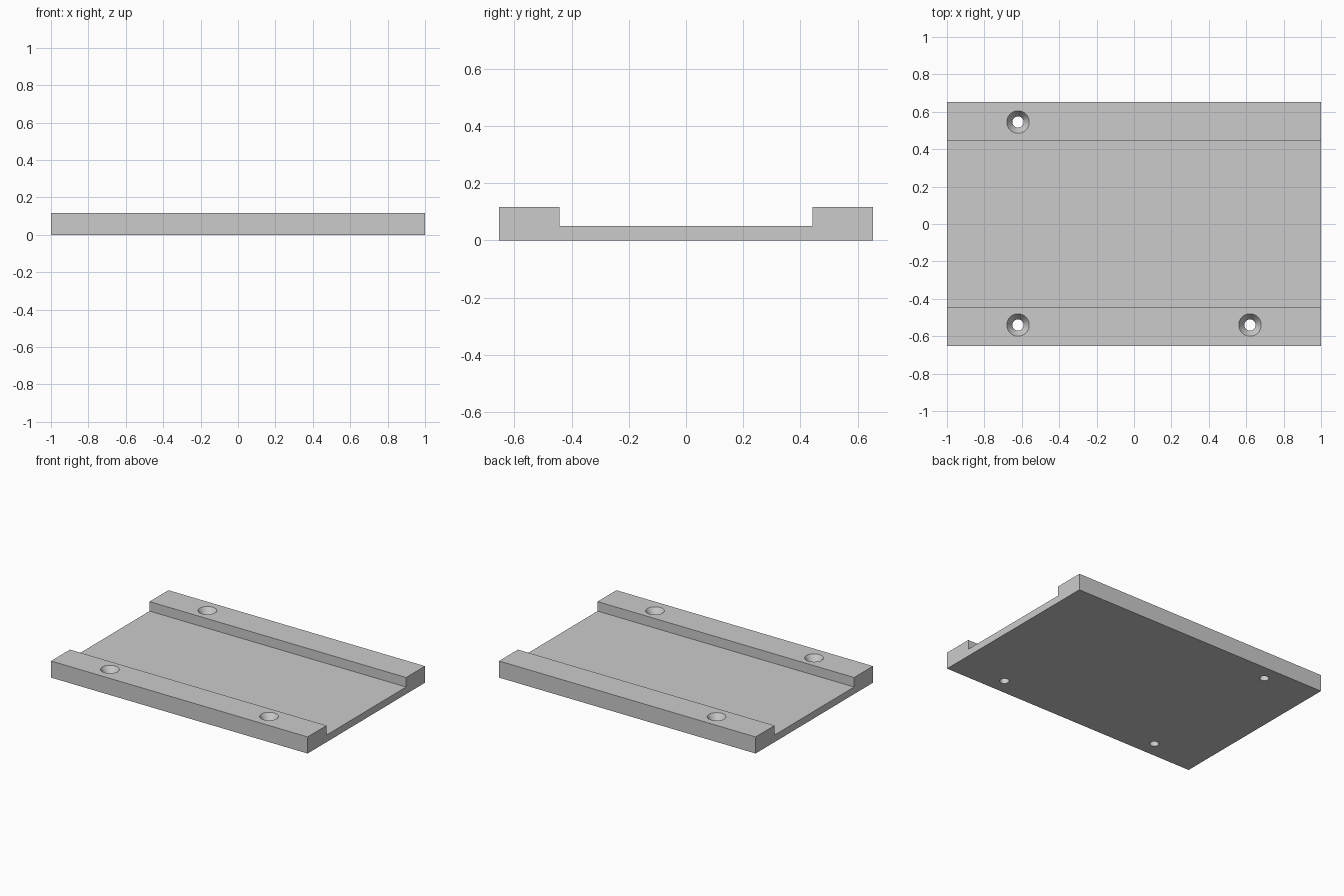
import bpy
import bmesh

cube = bpy.data.objects.get("Cube")
if cube:
    bpy.data.objects.remove(cube, do_unlink=True)

LENGTH, HALF_DEPTH, HALF_CHANNEL = 2.0, 0.653, 0.443
RAIL_TOP, FLOOR_TOP = 0.117, 0.05
HOLE_R, SINK_R, SINK_DEPTH = 0.03, 0.06, 0.045

grey = bpy.data.materials.new("light_grey")
grey.use_nodes = True
colour = (0.6, 0.6, 0.6, 1)
grey.diffuse_color = colour
grey.node_tree.nodes["Principled BSDF"].inputs["Base Color"].default_value = colour


def add_object(name, bm):
    bmesh.ops.recalc_face_normals(bm, faces=bm.faces)
    mesh = bpy.data.meshes.new(name)
    bm.to_mesh(mesh)
    bm.free()
    mesh.materials.append(grey)
    obj = bpy.data.objects.new(name, mesh)
    bpy.context.collection.objects.link(obj)
    return obj


# Channel plate: a shallow U section extruded along x
half = [(HALF_DEPTH, 0), (HALF_DEPTH, RAIL_TOP),
        (HALF_CHANNEL, RAIL_TOP), (HALF_CHANNEL, FLOOR_TOP)]
profile = half + [(-y, z) for y, z in reversed(half)]
bm = bmesh.new()
section = bm.faces.new([bm.verts.new((-LENGTH / 2, y, z)) for y, z in profile])
extruded = bmesh.ops.extrude_face_region(bm, geom=[section])["geom"]
bmesh.ops.translate(bm, vec=(LENGTH, 0, 0),
                    verts=[v for v in extruded if isinstance(v, bmesh.types.BMVert)])
plate = add_object("channel_plate", bm)


# Countersunk screw holes: a revolved outline used as a cutter
def screw_cutter(x, y, segments=48):
    over = 0.02
    flare = SINK_R + over * (SINK_R - HOLE_R) / SINK_DEPTH
    outline = [(HOLE_R, -over), (HOLE_R, RAIL_TOP - SINK_DEPTH), (flare, RAIL_TOP + over)]
    bm = bmesh.new()
    rings = []
    for radius, z in outline:
        ring = bmesh.ops.create_circle(bm, segments=segments, radius=radius)["verts"]
        bmesh.ops.translate(bm, vec=(x, y, z), verts=ring)
        rings.append(ring)
    for low, high in zip(rings, rings[1:]):
        for i in range(segments):
            j = (i + 1) % segments
            bm.faces.new((low[i], low[j], high[j], high[i]))
    bm.faces.new(rings[0])
    bm.faces.new(rings[-1])
    cutter = add_object("screw_hole_cutter", bm)
    cutter.hide_render = True
    return cutter


bpy.ops.object.select_all(action="DESELECT")
bpy.context.view_layer.objects.active = plate
plate.select_set(True)
for x, y in [(-0.62, 0.545), (-0.62, -0.54), (0.62, -0.54)]:
    cutter = screw_cutter(x, y)
    cut = plate.modifiers.new("screw_hole", "BOOLEAN")
    cut.operation = "DIFFERENCE"
    cut.solver = "EXACT"
    cut.object = cutter
    bpy.ops.object.modifier_apply(modifier=cut.name)
    bpy.data.objects.remove(cutter, do_unlink=True)

bpy.ops.object.shade_smooth_by_angle(angle=0.5)
